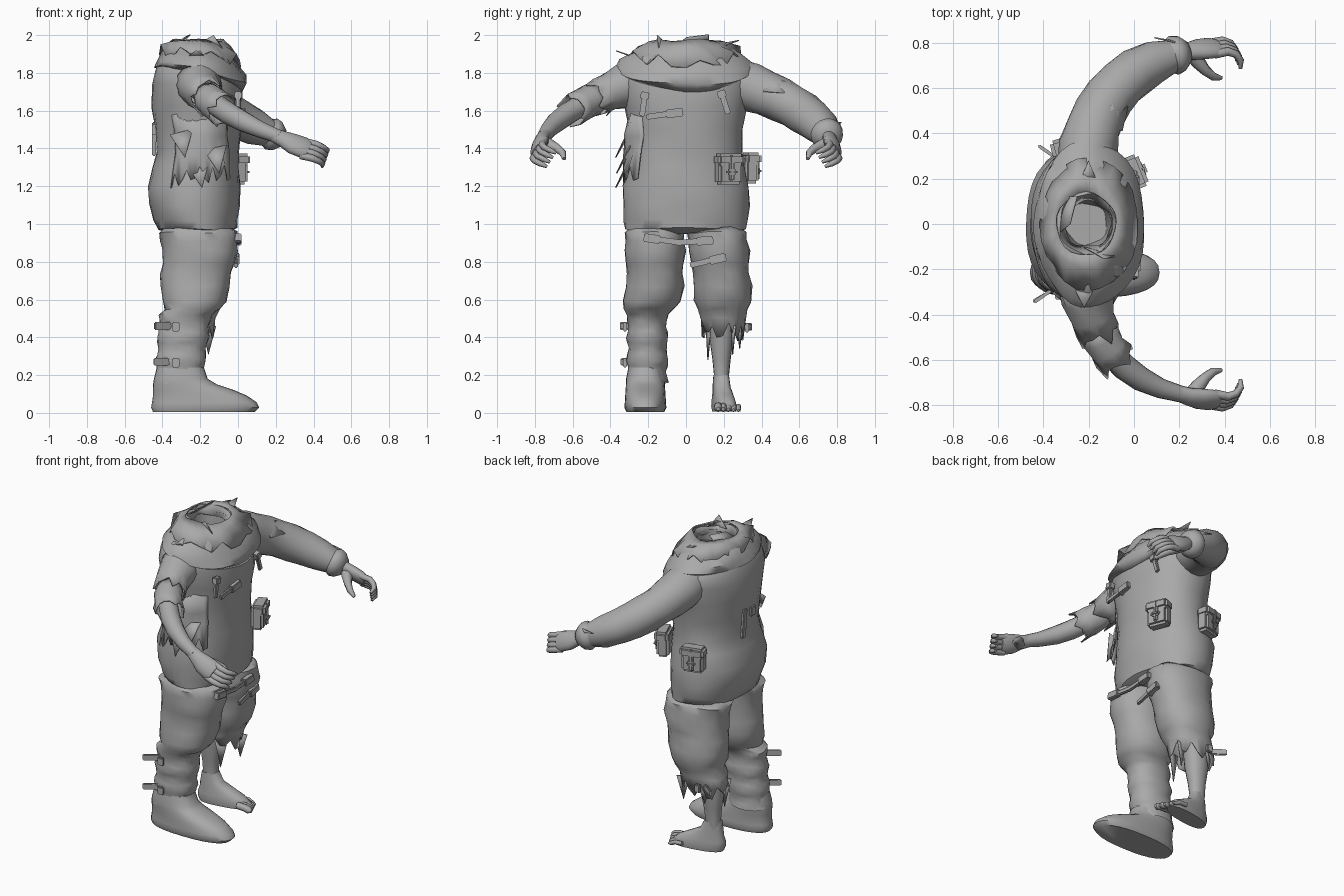
import bpy, bmesh, math, random
from mathutils import Vector, Matrix

random.seed(7)
grey = bpy.data.materials.new("cloth_grey")
grey.diffuse_color = (0.4, 0.4, 0.4, 1)


def finish(name, bm, thick=0.0, angle=50):
    bmesh.ops.recalc_face_normals(bm, faces=bm.faces[:])
    me = bpy.data.meshes.new(name)
    bm.to_mesh(me)
    bm.free()
    me.materials.append(grey)
    ob = bpy.data.objects.new(name, me)
    bpy.context.collection.objects.link(ob)
    if thick:
        ob.modifiers.new("cloth", "SOLIDIFY").thickness = thick
    bpy.ops.object.select_all(action='DESELECT')
    ob.select_set(True)
    bpy.context.view_layer.objects.active = ob
    bpy.ops.object.shade_smooth_by_angle(angle=math.radians(angle))
    return ob


def skin(bm, rows, closed, caps):
    vs = [[bm.verts.new(p) for p in r] for r in rows]
    n = len(rows[0])
    for a, b in zip(vs, vs[1:]):
        for i in range(n if closed else n - 1):
            j = (i + 1) % n
            bm.faces.new((a[i], a[j], b[j], b[i]))
    if caps:
        bm.faces.new(vs[0])
        bm.faces.new(vs[-1])


def loft(name, rings, yc=lambda z: 0, n=28, arc=None, tear=0.0, caps=False,
         power=2.2, thick=0.0, wob=0.004, shear=0.0, drape=0.0):
    """Stack horizontal ovals given as z, back x, front x, half width."""
    rows = []
    for k, (z, x0, x1, hw) in enumerate(rings):
        row = []
        for i in range(n):
            a = math.radians(arc[0] + (arc[1] - arc[0]) * i / (n - 1)) if arc else 2 * math.pi * i / n
            c, s = math.cos(a), math.sin(a)
            g = wob * math.sin(5 * a + k * 2.1)
            x = (x0 + x1) / 2 + ((x1 - x0) / 2 + g) * math.copysign(abs(c) ** (2 / power), c)
            y = yc(z) + (hw + g) * math.copysign(abs(s) ** (2 / power), s) + shear * (x + 0.33)
            dz = drape * k * max(c, 0) + wob * 1.5 * math.sin(3 * a + k * 1.7)
            if tear and k == len(rings) - 1:
                dz += tear * (random.uniform(0.4, 1) if i % 3 == 1 else random.uniform(-1, 0))
            row.append((x, y, max(z + dz, 0)))
        rows.append(row)
    bm = bmesh.new()
    skin(bm, rows, not arc, caps)
    return finish(name, bm, thick)


def tube(name, pts, radii, n=14, ref=(0, 0, 1), tear=0.0, thick=0.0, caps=True, wob=0.0):
    """Sweep an oval along a path; each radius is one number or (wide, tall)."""
    pts = [Vector(p) for p in pts]
    rows = []
    for k, (p, r) in enumerate(zip(pts, radii)):
        t = (pts[min(k + 1, len(pts) - 1)] - pts[max(k - 1, 0)]).normalized()
        side = t.cross(Vector(ref)).normalized()
        up = side.cross(t)
        w, h = r if isinstance(r, tuple) else (r, r)
        row = []
        for i in range(n):
            a = 2 * math.pi * i / n
            q = p + (1 + wob * math.sin(4 * a + 2.3 * k)) * (side * w * math.cos(a) + up * h * math.sin(a))
            if tear and k == len(pts) - 1:
                q += t * tear * (random.uniform(0.4, 1) if i % 4 == 1 else random.uniform(-0.7, 0))
            row.append(q)
        rows.append(row)
    bm = bmesh.new()
    skin(bm, rows, True, caps)
    return finish(name, bm, thick)


def box(name, c, size, rot=(0, 0, 0), bevel=0.005):
    bm = bmesh.new()
    bmesh.ops.create_cube(bm, size=1, matrix=Matrix.Diagonal((*size, 1)))
    bmesh.ops.bevel(bm, geom=bm.edges[:], offset=min(bevel, min(size) * 0.4), segments=2, affect='EDGES')
    m = Matrix.Translation(c)
    for ax, ang in zip("ZYX", reversed(rot)):
        m = m @ Matrix.Rotation(math.radians(ang), 4, ax)
    bm.transform(m)
    return finish(name, bm, angle=30)


def shard(name, *pts):
    bm = bmesh.new()
    bm.faces.new([bm.verts.new(p) for p in pts])
    return finish(name, bm, 0.006)


# Trunk with the hollow neck
loft("trunk", [
    (0.95, -0.36, -0.06, 0.25), (0.975, -0.425, -0.005, 0.32), (1.02, -0.445, 0.0, 0.33), (1.1, -0.47, 0.01, 0.335),
    (1.2, -0.48, 0.01, 0.333), (1.3, -0.45, 0.005, 0.31), (1.38, -0.43, 0.005, 0.295),
    (1.5, -0.44, 0.012, 0.3), (1.62, -0.455, 0.02, 0.325),
    (1.74, -0.455, 0.02, 0.35), (1.81, -0.44, 0.0, 0.345), (1.87, -0.41, -0.04, 0.28),
    (1.91, -0.36, -0.08, 0.19), (1.93, -0.325, -0.1, 0.115), (1.6, -0.3, -0.12, 0.09)], n=36, caps=True, power=2.15)

# Draped cowl and its torn upper layer
loft("cowl", [(1.92, -0.31, -0.1, 0.1), (1.965, -0.33, -0.08, 0.135), (1.95, -0.36, -0.05, 0.19), (1.91, -0.4, 0.0, 0.28),
              (1.865, -0.435, 0.04, 0.35), (1.835, -0.44, 0.05, 0.37), (1.825, -0.42, 0.02, 0.345)],
     n=36, thick=0.01, wob=0.006, drape=-0.02, power=2.0)
loft("torn_hood", [(1.975, -0.345, -0.075, 0.14), (1.965, -0.375, -0.04, 0.2), (1.915, -0.415, 0.02, 0.295)],
     n=24, tear=0.035, thick=0.008, drape=-0.03, power=2.0)
shard("neck_scrap_right", (-0.22, -0.1, 1.95), (-0.08, -0.14, 1.93), (-0.13, -0.15, 2.0))
shard("neck_scrap_back", (-0.34, -0.05, 1.94), (-0.3, 0.12, 1.95), (-0.25, 0.12, 2.0), (-0.28, 0.0, 1.985))
shard("neck_scrap_left", (-0.25, 0.16, 1.95), (-0.16, 0.18, 1.94), (-0.2, 0.28, 1.975))
shard("shoulder_scrap", (-0.28, -0.25, 1.88), (-0.16, -0.26, 1.88), (-0.22, -0.37, 1.92))

# Torn jacket side and loose strips
loft("jacket_tear", [(1.58, -0.43, 0.0, 0.31), (1.48, -0.43, 0.01, 0.32), (1.38, -0.42, 0.01, 0.325),
                     (1.26, -0.44, 0.015, 0.345)], n=16, arc=(-125, -45), tear=0.06, thick=0.008, wob=0.012)
for i in range(3):
    x, z = -0.3 + 0.09 * i, 1.44 - 0.08 * ((i * 2) % 3)
    shard(f"side_scrap_{i}", (x - 0.06, -0.3, z + 0.03), (x + 0.06, -0.3, z + 0.06), (x + 0.02, -0.37, z - 0.09))
shard("armpit_scrap", (-0.27, -0.32, 1.68), (-0.12, -0.32, 1.71), (-0.17, -0.42, 1.57))


def arm(s, t0, t1, n):
    """Points on the shoulder-to-wrist curve; s picks the side."""
    a, b, c, d = map(Vector, ((-0.21, 0.26, 1.75), (-0.2, 0.5, 1.68), (-0.06, 0.7, 1.56), (0.22, 0.755, 1.46)))
    pts = []
    for i in range(n):
        t = t0 + (t1 - t0) * i / (n - 1)
        p = (1 - t) ** 3 * a + 3 * t * (1 - t) ** 2 * b + 3 * t * t * (1 - t) * c + t ** 3 * d
        pts.append((p.x, s * p.y, p.z))
    return pts


# Long left sleeve with cuff
tube("left_sleeve", arm(1, 0, 0.95, 9), [0.125, 0.13, 0.122, 0.115, 0.112, 0.11, 0.104, 0.095, 0.07], n=18, wob=0.03)
tube("left_cuff", arm(1, 0.91, 1.02, 4), [0.07, 0.088, 0.08, 0.05], n=18)
shard("cuff_scrap", (0.18, 0.8, 1.54), (0.2, 0.8, 1.51), (0.09, 0.82, 1.54))
shard("sleeve_scrap", (-0.12, 0.42, 1.79), (-0.1, 0.55, 1.745), (-0.03, 0.52, 1.69), (-0.055, 0.41, 1.7))

# Torn right sleeve in two layers, with the bare arm
tube("right_sleeve_upper", arm(-1, 0, 0.33, 4), [0.125, 0.115, 0.1, 0.095],
     n=16, tear=0.05, thick=0.008, caps=False, wob=0.05)
tube("right_sleeve_lower", arm(-1, 0.27, 0.54, 4), [0.07, 0.085, 0.085, 0.09],
     n=16, tear=0.04, thick=0.008, caps=False, wob=0.06)
tube("right_arm", arm(-1, 0.1, 1, 8), [0.07, 0.06, 0.058, 0.058, 0.058, 0.054, 0.044, 0.036], n=16)

# Hands: palm, four curled fingers and a thumb on each side
for side, s in (("left", 1), ("right", -1)):
    def mir(pts):
        return [(x, s * y, z) for x, y, z in pts]
    tube(side + "_palm", mir([(0.19, 0.745, 1.47), (0.24, 0.762, 1.45), (0.29, 0.772, 1.425), (0.345, 0.778, 1.405),
                              (0.375, 0.78, 1.392)]),
         [(0.038, 0.034), (0.046, 0.036), (0.06, 0.038), (0.064, 0.034), (0.052, 0.024)], ref=(0, 0.8 * s, 0.6))
    for i in range(4):
        b = Vector((0.355 - 0.008 * i, 0.75 + 0.016 * i, 1.435 - 0.024 * i))
        curl = [b, b + Vector((0.06, 0.012, -0.014))]
        for k in range(3):
            ang = math.radians(20 + 36 * k)
            curl.append(curl[-1] + 0.038 * Vector((math.cos(ang), -math.sin(ang) * 0.9, -0.4)))
        tube(f"{side}_finger_{i}", mir(curl), [0.02, 0.019, 0.017, 0.015, 0.008], n=8)
    tube(side + "_thumb", mir([(0.255, 0.755, 1.43), (0.285, 0.715, 1.415), (0.315, 0.68, 1.4), (0.35, 0.652, 1.375),
                               (0.385, 0.645, 1.345)]), [0.036, 0.032, 0.024, 0.019, 0.01], n=8, ref=(0, 0.2, 1))

# Trouser legs: shared rumpled thighs, then a long right leg and a shredded left hem
thigh = [(0.98, -0.39, -0.04, 0.13), (0.955, -0.42, -0.005, 0.158), (0.91, -0.41, -0.005, 0.154),
         (0.86, -0.4, 0.0, 0.163), (0.79, -0.4, -0.02, 0.152), (0.74, -0.41, -0.035, 0.147),
         (0.67, -0.41, -0.045, 0.155), (0.59, -0.4, -0.065, 0.152), (0.55, -0.385, -0.09, 0.132)]
calf = []
for i in range(13):
    fold = 0.011 * (0.5 + 0.5 * math.cos(i * math.pi / 2))
    calf.append((0.52 - 0.03 * i, -0.41 - fold - 0.002 * i, -0.148 - 0.004 * i + fold, 0.1 + fold))
loft("right_trouser", thigh + calf, lambda z: -0.165 - 0.4 * min(0.1, max(0, 0.63 - z)), n=24, wob=0.003)
loft("left_trouser", thigh + [(0.5, -0.41, -0.12, 0.12), (0.43, -0.42, -0.13, 0.11)],
     lambda z: 0.165 + 0.1 * min(0.3, 0.95 - min(z, 0.95)), n=24, tear=0.05, thick=0.008, wob=0.004)
for i in range(4):
    a = math.radians(-60 + 90 * i)
    x, y = -0.27 + 0.13 * math.cos(a), 0.2 + 0.1 * math.sin(a)
    shard(f"hem_scrap_{i}", (x - 0.04, y - 0.01, 0.47), (x + 0.04, y + 0.015, 0.46), (x, y, 0.28 + 0.03 * (i % 3)))

# Boot, bare shin, foot and toes
loft("boot", [
    (0.24, -0.43, -0.18, 0.09), (0.18, -0.445, -0.16, 0.102), (0.15, -0.45, -0.11, 0.103), (0.12, -0.45, -0.02, 0.105),
    (0.09, -0.45, 0.05, 0.107), (0.055, -0.455, 0.1, 0.109), (0.028, -0.46, 0.113, 0.111), (0.005, -0.45, 0.09, 0.1)],
    lambda z: -0.215, caps=True, power=2.4, wob=0)
loft("left_shin", [(0.6, -0.37, -0.22, 0.07), (0.48, -0.39, -0.24, 0.068), (0.38, -0.395, -0.25, 0.062),
                   (0.28, -0.38, -0.27, 0.048), (0.2, -0.375, -0.28, 0.04), (0.1, -0.375, -0.27, 0.04)],
     lambda z: 0.188, n=16, caps=True, wob=0)
loft("left_foot", [(0.2, -0.375, -0.28, 0.04), (0.14, -0.385, -0.25, 0.045), (0.1, -0.39, -0.17, 0.05),
                   (0.07, -0.4, -0.11, 0.055), (0.035, -0.4, -0.07, 0.06), (0.008, -0.39, -0.075, 0.055)],
     lambda z: 0.186, n=20, caps=True, power=2.5, wob=0, shear=0.16)
for i in range(5):
    x, y, r = -0.04 - 0.012 * i, 0.17 + 0.027 * i, 0.022 - 0.0022 * i
    tube(f"toe_{i}", [(x - 0.08, y, 0.035), (x - 0.03, y, 0.033), (x, y, r + 0.004), (x + 0.018, y, r)],
         [r, r, r, r * 0.5], n=8)


# Belt pouches: body, lid, strap and buckle
def pouch(name, c, yaw):
    m = Matrix.Rotation(math.radians(yaw), 3, 'Z')
    for part, x, z, size in (("body", 0, 0, (0.075, 0.135, 0.15)), ("lid", 0.008, 0.055, (0.085, 0.15, 0.065)),
                             ("strap", 0.045, 0.01, (0.022, 0.028, 0.14)), ("buckle", 0.05, -0.01, (0.026, 0.06, 0.03))):
        box(f"{name}_{part}", Vector(c) + m @ Vector((x, 0, z)), size, (0, 0, yaw), 0.015)


pouch("front_pouch", (-0.005, 0.225, 1.285), 22)
pouch("side_pouch", (-0.29, 0.335, 1.29), 105)

# Front straps: a strip and a buckle at its end, tilted as one
for i, (x, y, z, tilt) in enumerate([(0.02, -0.15, 1.575, 8), (0.0, -0.225, 1.63, 82), (0.005, 0.205, 1.64, 108),
                                     (0.0, 0.01, 0.905, 4), (0.0, -0.09, 0.91, 172), (-0.01, 0.08, 0.795, 13)]):
    d = Vector((0, math.cos(math.radians(tilt)), math.sin(math.radians(tilt))))
    up = abs(d.z) > 0.5
    box(f"front_strap_{i}", (x, y, z), (0.02, 0.12, 0.03), (tilt, 0, 0))
    box(f"front_buckle_{i}", Vector((x, y, z)) + d * (0.05 if up else 0.09), (0.038, 0.04 if up else 0.09, 0.045), (tilt, 0, 0))

# Side straps sticking out behind the lower legs
for i, (x, y, z, yaw) in enumerate([(-0.39, -0.31, 0.46, 35), (-0.39, -0.31, 0.27, 30), (-0.37, 0.31, 0.455, -35)]):
    box(f"side_strap_{i}", (x, y, z), (0.13, 0.015, 0.04), (0, 0, yaw))
    box(f"side_buckle_{i}", (x + 0.06, y * 1.04, z - 0.005), (0.04, 0.022, 0.05))
box("back_strap", (-0.445, 0.04, 1.45), (0.02, 0.035, 0.18), (6, 0, 0))
box("back_buckle", (-0.445, -0.05, 1.5), (0.02, 0.05, 0.06))
